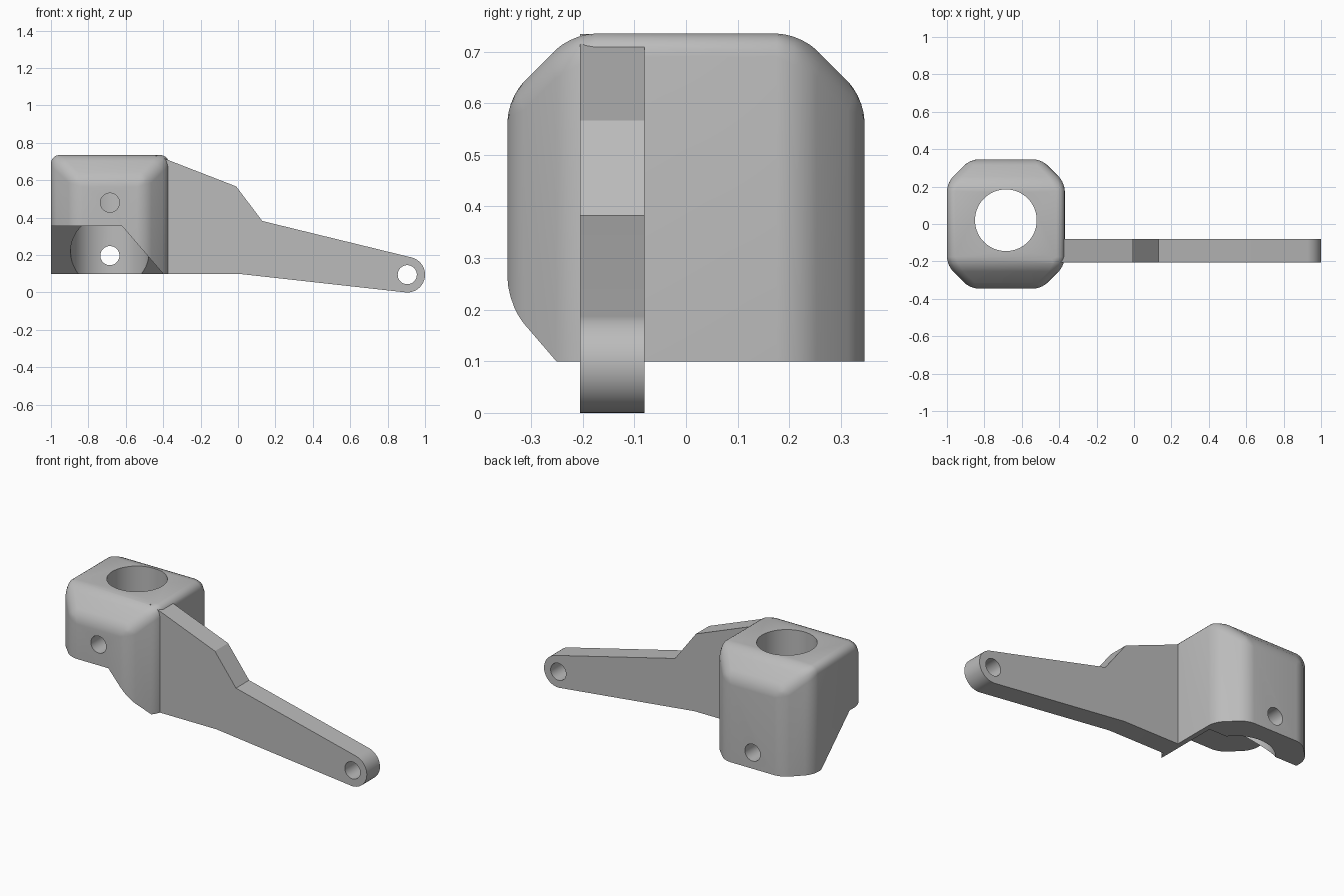
import bpy, bmesh, math
from mathutils import Vector

old = bpy.data.objects.get("Cube")
if old:
    bpy.data.objects.remove(old, do_unlink=True)

grey = bpy.data.materials.new("plain grey")
grey.use_nodes = True
grey.diffuse_color = (0.5, 0.5, 0.5, 1)
grey.node_tree.nodes["Principled BSDF"].inputs["Base Color"].default_value = (0.5, 0.5, 0.5, 1)

HUB_X, BORE_Y = -0.685, 0.02
HALF_X, HALF_Y, TOP, BASE, CHAMFER = 0.315, 0.346, 0.735, 0.1, 0.125


def finish(name, bm):
    bmesh.ops.recalc_face_normals(bm, faces=bm.faces)
    mesh = bpy.data.meshes.new(name)
    bm.to_mesh(mesh)
    bm.free()
    mesh.materials.append(grey)
    obj = bpy.data.objects.new(name, mesh)
    bpy.context.collection.objects.link(obj)
    return obj


def slice_off(bm, point, normal):
    geom = bm.verts[:] + bm.edges[:] + bm.faces[:]
    cut = bmesh.ops.bisect_plane(bm, geom=geom, plane_co=point, plane_no=normal,
                                 clear_outer=True, dist=1e-5)
    edges = [e for e in cut["geom_cut"] if isinstance(e, bmesh.types.BMEdge)]
    bmesh.ops.contextual_create(bm, geom=edges)


def loft(name, lower, upper):
    bm = bmesh.new()
    a = [bm.verts.new(p) for p in lower]
    b = [bm.verts.new(p) for p in upper]
    bm.faces.new(a)
    bm.faces.new(b)
    for i in range(len(a)):
        j = (i + 1) % len(a)
        bm.faces.new((a[i], a[j], b[j], b[i]))
    return finish(name, bm)


def cylinder(name, start, end, radius, segments=64):
    start, end = Vector(start), Vector(end)
    axis = end - start
    bm = bmesh.new()
    bmesh.ops.create_cone(bm, cap_ends=True, segments=segments, radius1=radius,
                          radius2=radius, depth=axis.length)
    obj = finish(name, bm)
    obj.rotation_mode = 'QUATERNION'
    obj.rotation_quaternion = axis.to_track_quat('Z', 'Y')
    obj.location = (start + end) / 2
    return obj


def combine(target, other, operation):
    mod = target.modifiers.new(other.name, 'BOOLEAN')
    mod.operation = operation
    mod.solver = 'EXACT'
    mod.object = other
    bpy.context.view_layer.objects.active = target
    bpy.ops.object.modifier_apply(modifier=mod.name)
    bpy.data.objects.remove(other, do_unlink=True)


# Hub: block with chamfered upright corners and sloped front and back shoulders
bm = bmesh.new()
bmesh.ops.create_cube(bm, size=1)
for v in bm.verts:
    v.co = (HUB_X + v.co.x * 2 * HALF_X, v.co.y * 2 * HALF_Y, TOP if v.co.z > 0 else BASE - 0.2)
for sy in (-1, 1):
    for sx in (-1, 1):
        slice_off(bm, (HUB_X + sx * HALF_X, sy * (HALF_Y - CHAMFER), 0), (sx, sy, 0))
    slice_off(bm, (HUB_X, sy * HALF_Y, TOP - CHAMFER), (0, sy, 1))
soft = [e for e in bm.edges if max(v.co.z for v in e.verts) > BASE]
bmesh.ops.bevel(bm, geom=soft, offset=0.045, offset_type='OFFSET', segments=5,
                profile=0.5, affect='EDGES', clamp_overlap=True)
slice_off(bm, (0, 0, BASE), (0, 0, -1))
bracket = finish("lever_bracket", bm)

# Lever arm: stepped outline ending in a round eye
EYE_X, EYE_Z = 0.905, 0.095
outline = [(-0.44, BASE), (-0.44, 0.734), (-0.01, 0.567), (0.13, 0.382)]
for i in range(25):
    a = math.radians(76.5 - i * 172.5 / 24)
    outline.append((EYE_X + 0.095 * math.cos(a), EYE_Z + 0.095 * math.sin(a)))
outline.append((0, BASE))
arm = loft("arm", [(x, -0.205, z) for x, z in outline], [(x, -0.08, z) for x, z in outline])
combine(bracket, arm, 'UNION')

# Underside relief with sloped rear and inner walls
def corner_block(x, y, z):
    return [(-1.3, -0.6, z), (x, -0.6, z), (x, y, z), (-1.3, y, z)]


relief = loft("relief_cutter", corner_block(-0.314, 0.251, 0), corner_block(-0.62, -0.126, 0.355))
combine(bracket, relief, 'DIFFERENCE')

# Main bore, wider lower pocket, cross holes and eye hole
holes = [
    ("bore", (HUB_X, BORE_Y, 0), (HUB_X, BORE_Y, 1), 0.165),
    ("pocket", (HUB_X, BORE_Y, 0), (HUB_X, BORE_Y, 0.4), 0.21),
    ("front_hole", (HUB_X, -0.5, 0.48), (HUB_X, BORE_Y, 0.48), 0.051),
    ("back_hole", (HUB_X, BORE_Y, 0.197), (HUB_X, 0.5, 0.197), 0.051),
    ("eye_hole", (EYE_X, -0.4, EYE_Z), (EYE_X, 0.2, EYE_Z), 0.051),
]
for name, start, end, radius in holes:
    cutter = cylinder(name, start, end, radius)
    bpy.context.view_layer.update()
    combine(bracket, cutter, 'DIFFERENCE')

bpy.ops.object.select_all(action='DESELECT')
bracket.select_set(True)
bpy.context.view_layer.objects.active = bracket
bpy.ops.object.shade_smooth_by_angle(angle=math.radians(30))
